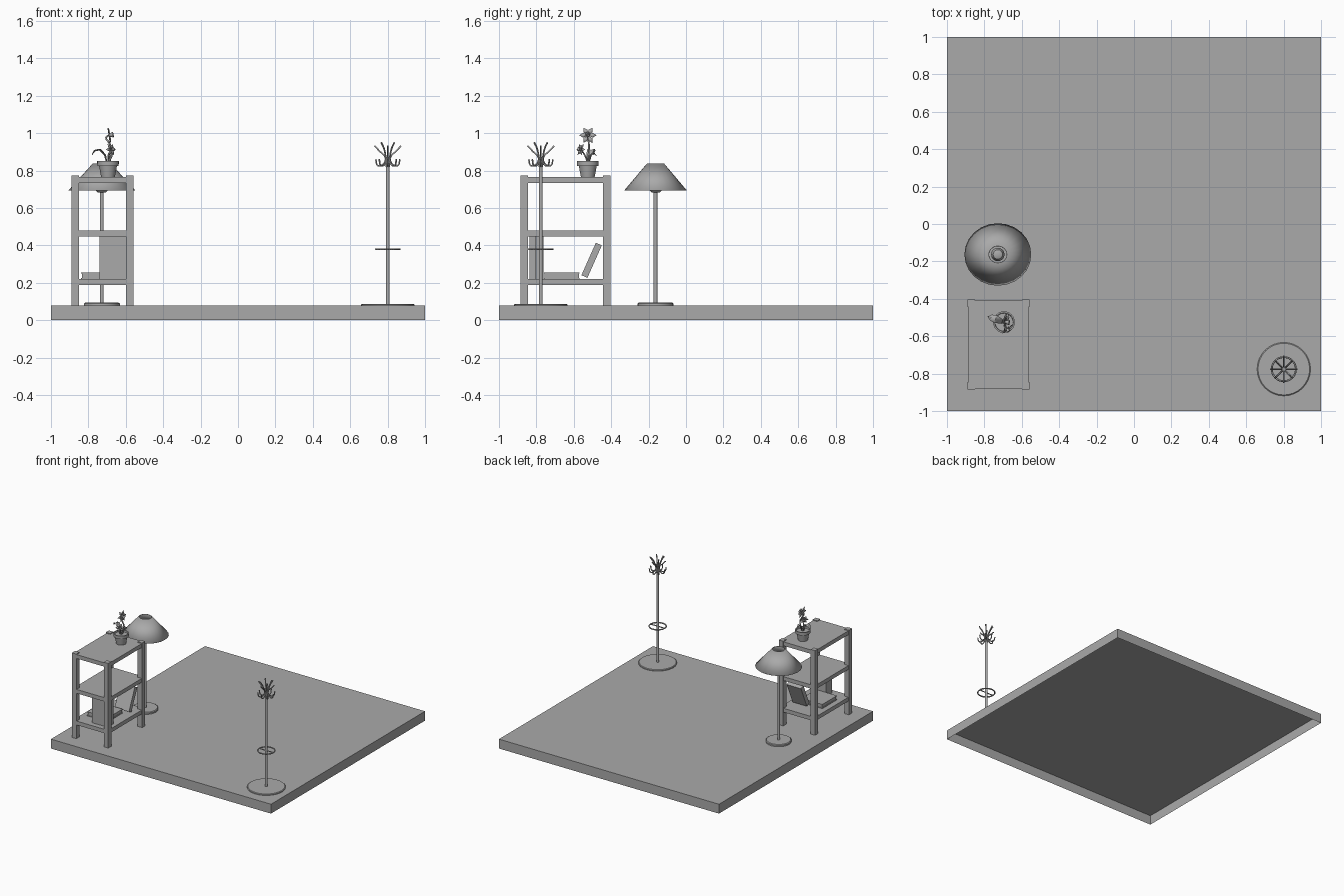
import bpy, bmesh, math
from mathutils import Vector, Matrix

if "Cube" in bpy.data.objects:
    bpy.data.objects.remove(bpy.data.objects["Cube"], do_unlink=True)

GREY = bpy.data.materials.new("plain grey")
GREY.use_nodes = True
TONE = (0.4, 0.4, 0.4, 1)
GREY.diffuse_color = TONE
GREY.node_tree.nodes["Principled BSDF"].inputs["Base Color"].default_value = TONE


def finish(name, bm, smooth=True):
    mesh = bpy.data.meshes.new(name)
    bm.to_mesh(mesh)
    bm.free()
    mesh.materials.append(GREY)
    obj = bpy.data.objects.new(name, mesh)
    bpy.context.collection.objects.link(obj)
    if smooth:
        bpy.ops.object.select_all(action="DESELECT")
        obj.select_set(True)
        bpy.context.view_layer.objects.active = obj
        bpy.ops.object.shade_smooth_by_angle(angle=math.radians(35))
    return obj


def box(name, x, y, z, tilt=0, open_bottom=False):
    """Box from (min, max) ranges, optionally tilted about the x axis."""
    bm = bmesh.new()
    size = Vector([r[1] - r[0] for r in (x, y, z)])
    mid = Vector([(r[1] + r[0]) / 2 for r in (x, y, z)])
    bmesh.ops.create_cube(bm, size=1)
    bm.transform(Matrix.Translation(mid) @ Matrix.Rotation(tilt, 4, "X") @ Matrix.Diagonal(size).to_4x4())
    if open_bottom:
        base = min(bm.faces, key=lambda f: f.calc_center_median().z)
        bmesh.ops.delete(bm, geom=[base], context="FACES_ONLY")
    return finish(name, bm, False)


def lathe(name, centre, profile, sides=24, stretch=1.0):
    """Spin a (radius, height) profile around a vertical axis."""
    bm = bmesh.new()
    verts = [bm.verts.new((r, 0, z)) for r, z in profile]
    edges = [bm.edges.new(pair) for pair in zip(verts, verts[1:])]
    bmesh.ops.spin(bm, geom=verts + edges, cent=(0, 0, 0), axis=(0, 0, 1),
                   angle=math.tau, steps=sides, use_merge=False)
    bmesh.ops.remove_doubles(bm, verts=bm.verts, dist=0.0002)
    bmesh.ops.recalc_face_normals(bm, faces=bm.faces)
    bm.transform(Matrix.Translation((*centre, 0)) @ Matrix.Diagonal((stretch, 1, 1, 1)))
    return finish(name, bm)


def tube(name, points, radius, cyclic=False):
    """Round rod that follows a smooth path."""
    curve = bpy.data.curves.new(name, "CURVE")
    curve.dimensions = "3D"
    curve.bevel_depth = radius
    curve.bevel_resolution = 1
    curve.use_fill_caps = True
    curve.resolution_u = 5
    spline = curve.splines.new("BEZIER")
    spline.bezier_points.add(len(points) - 1)
    for bp, p in zip(spline.bezier_points, points):
        bp.co = p
        bp.handle_left_type = bp.handle_right_type = "AUTO"
    spline.use_cyclic_u = cyclic
    curve.materials.append(GREY)
    obj = bpy.data.objects.new(name, curve)
    bpy.context.collection.objects.link(obj)
    return obj


def blade(name, path, widths, side):
    """Thin ribbon along a path, used for leaves."""
    bm = bmesh.new()
    rows = [[bm.verts.new(Vector(p) + Vector(side) * w * s + Vector((0, 0, abs(s) * w * 0.3)))
             for s in (-1, 0, 1)] for p, w in zip(path, widths)]
    for a, b in zip(rows, rows[1:]):
        for i in (0, 1):
            bm.faces.new((a[i], a[i + 1], b[i + 1], b[i]))
    obj = finish(name, bm)
    obj.modifiers.new("thickness", "SOLIDIFY").thickness = 0.003
    return obj


def flower(name, centre, facing, size):
    """Six pointed petals around a short trumpet."""
    bm = bmesh.new()
    for i in range(6):
        turn = Matrix.Rotation(i * math.tau / 6, 4, "Z")
        outline = ((0, 0, 0), (0.55, -0.27, 0.12), (1, 0, 0.05), (0.55, 0.27, 0.12))
        bm.faces.new([bm.verts.new(turn @ Vector(p) * size) for p in outline])
    bmesh.ops.create_cone(bm, segments=10, radius1=size * 0.15, radius2=size * 0.32,
                          depth=size * 0.5, cap_ends=False,
                          matrix=Matrix.Translation((0, 0, size * 0.25)))
    aim = Vector(facing).to_track_quat("Z", "Y").to_matrix().to_4x4()
    bm.transform(Matrix.Translation(centre) @ aim)
    obj = finish(name, bm)
    obj.modifiers.new("thickness", "SOLIDIFY").thickness = 0.002
    return obj


# Floor slab, hollow underneath
FLOOR = 0.077
box("floor", (-1, 1), (-1, 1), (0, FLOOR), open_bottom=True)

# Shelf unit
SX, SY = (-0.89, -0.56), (-0.885, -0.405)
LEG = 0.04
for side, x in (("right", SX[0]), ("left", SX[1] - LEG)):
    for end, y in (("front", SY[0]), ("back", SY[1] - LEG)):
        box(f"shelf_leg_{end}_{side}", (x, x + LEG), (y, y + LEG), (FLOOR, 0.772))
for label, top in (("top", 0.766), ("middle", 0.48), ("bottom", 0.22)):
    box(f"shelf_{label}", (SX[0] + 0.006, SX[1] - 0.004), (SY[0] + 0.004, SY[1] - 0.004),
        (top - 0.032, top))

# Books: two upright, one lying, one leaning
for i, y in enumerate((-0.838, -0.799)):
    box(f"upright_book_{i + 1}", (-0.74, -0.598), (y, y + 0.037), (0.22, 0.45))
box("lying_book_pages", (-0.835, -0.655), (-0.757, -0.573), (0.222, 0.25))
for label, z in (("lower", 0.22), ("upper", 0.249)):
    box(f"lying_book_{label}_cover", (-0.84, -0.65), (-0.76, -0.57), (z, z + 0.005))
box("leaning_book", (-0.73, -0.6), (-0.522, -0.487), (0.225, 0.415), tilt=math.radians(-24))

# Floor lamp
LAMP = (-0.728, -0.163)
lathe("lamp_base", LAMP, [(0, FLOOR), (0.096, FLOOR), (0.096, 0.088), (0.09, 0.093), (0, 0.093)])
lathe("lamp_pole", LAMP, [(0.01, 0.09), (0.01, 0.69)], 12)
lathe("lamp_holder", LAMP, [(0, 0.681), (0.022, 0.683), (0.034, 0.695), (0.036, 0.72),
                            (0.025, 0.75), (0, 0.76)], 16)
shade = lathe("lamp_shade", LAMP, [(0.167, 0.694), (0.046, 0.837)], 24, 1.07)
shade.modifiers.new("thickness", "SOLIDIFY").thickness = 0.003

# Coat stand
STAND = Vector((0.801, -0.776, 0))
lathe("stand_base", STAND.xy, [(0, FLOOR), (0.143, FLOOR), (0.143, 0.083), (0.138, 0.087),
                               (0, 0.087)], 32)
lathe("stand_pole", STAND.xy, [(0.01, 0.08), (0.01, 0.86), (0, 0.864)], 12)


def around(i, r, z):
    a = i * math.tau / 8
    return STAND + Vector((r * math.cos(a), r * math.sin(a), z))


tube("umbrella_ring", [around(i, 0.064, 0.38) for i in range(8)], 0.005, True)
tube("umbrella_ring_bar", [around(0, 0.064, 0.38), around(4, 0.064, 0.38)], 0.004)
for i in range(8):
    reach, tip = ((0.05, 0.95), (0.071, 0.932))[i % 2 == 0]
    tube(f"upper_hook_{i + 1}", [around(i, 0.008, 0.82), around(i, 0.016, 0.875),
                                 around(i, reach * 0.6, tip - 0.03), around(i, reach, tip)], 0.0045)
    tube(f"lower_hook_{i + 1}", [around(i, 0.008, 0.87), around(i, 0.026, 0.832),
                                 around(i, 0.052, 0.826), around(i, 0.065, 0.86)], 0.0045)

# Flower pot
POT = (-0.695, -0.525)
lathe("flower_pot", POT, [(0, 0.766), (0.037, 0.766), (0.048, 0.825), (0.057, 0.825),
                          (0.058, 0.85), (0.05, 0.85), (0.048, 0.838), (0, 0.838)])

# Plant
tube("tall_stem", [(-0.695, -0.525, 0.835), (-0.672, -0.52, 0.9), (-0.69, -0.52, 0.95),
                   (-0.705, -0.525, 0.975), (-0.69, -0.525, 0.99)], 0.005)
tube("short_stem", [(-0.695, -0.525, 0.835), (-0.69, -0.54, 0.88), (-0.68, -0.562, 0.912)], 0.004)
flower("tall_flower", (-0.69, -0.524, 0.988), (1, -0.1, 0.15), 0.047)
flower("short_flower", (-0.68, -0.562, 0.912), (0.6, -0.7, 0.2), 0.034)
blade("large_leaf", [(-0.7, -0.525, 0.84), (-0.71, -0.52, 0.88), (-0.74, -0.508, 0.91),
                     (-0.765, -0.5, 0.905), (-0.782, -0.495, 0.885)],
      [0.006, 0.014, 0.02, 0.016, 0.001], (0.3, 0.95, 0))
blade("small_leaf", [(-0.69, -0.52, 0.84), (-0.685, -0.51, 0.88), (-0.68, -0.495, 0.893),
                     (-0.675, -0.478, 0.88)],
      [0.006, 0.013, 0.013, 0.001], (0.95, -0.3, 0))
